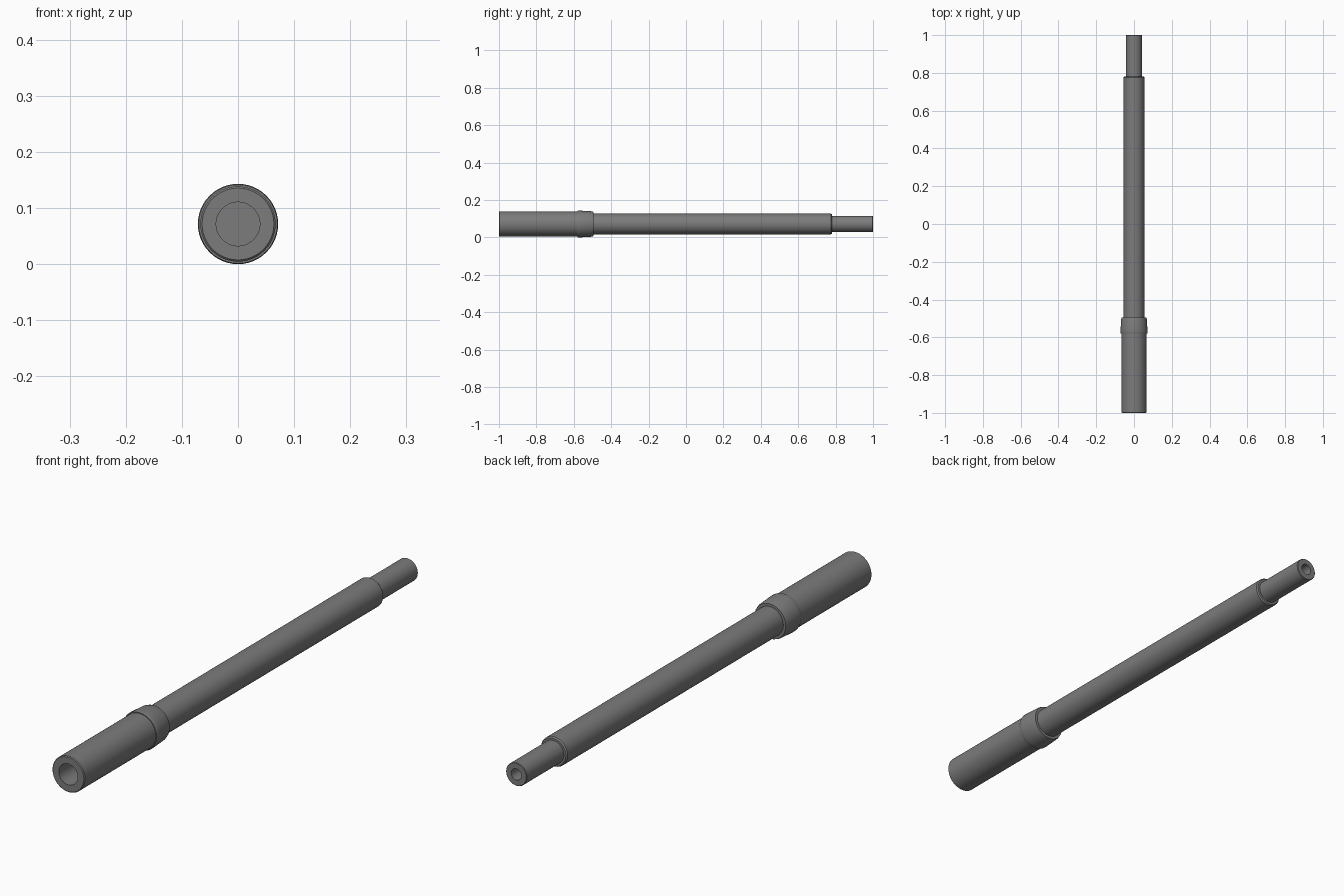
import bpy, bmesh, math

if "Cube" in bpy.data.objects:
    bpy.data.objects.remove(bpy.data.objects["Cube"])

SEGMENTS = 48
AXIS_Z = 0.0715

grey = bpy.data.materials.new("dark_grey_steel")
grey.diffuse_color = (0.2, 0.2, 0.2, 1.0)
grey.use_nodes = True
grey.node_tree.nodes["Principled BSDF"].inputs["Base Color"].default_value = grey.diffuse_color


def lathe(name, profile):
    """Spin (radius, y) points around the long axis into a closed part."""
    bm = bmesh.new()
    verts = [bm.verts.new((r, y, 0)) for r, y in profile]
    edges = [bm.edges.new(pair) for pair in zip(verts, verts[1:])]
    bmesh.ops.spin(bm, geom=verts + edges, cent=(0, 0, 0), axis=(0, 1, 0),
                   angle=math.tau, steps=SEGMENTS, use_duplicate=False)
    bmesh.ops.remove_doubles(bm, verts=bm.verts, dist=0.00005)
    bmesh.ops.recalc_face_normals(bm, faces=bm.faces)
    mesh = bpy.data.meshes.new(name)
    bm.to_mesh(mesh)
    bm.free()
    mesh.materials.append(grey)
    obj = bpy.data.objects.new(name, mesh)
    obj.location.z = AXIS_Z
    bpy.context.collection.objects.link(obj)
    bpy.ops.object.select_all(action='DESELECT')
    obj.select_set(True)
    bpy.context.view_layer.objects.active = obj
    bpy.ops.object.shade_smooth_by_angle(angle=math.radians(30))
    return obj


# Thick front sleeve with a blind bore
lathe("front_sleeve", [(0, -0.80), (0.039, -0.80), (0.039, -1.0),
                       (0.064, -1.0), (0.067, -0.997), (0.067, -0.57), (0, -0.57)])

# Slightly raised collar, chamfered where it meets the shaft
lathe("collar", [(0, -0.58), (0.070, -0.58), (0.0715, -0.575), (0.0715, -0.565),
                 (0.068, -0.505), (0.065, -0.495), (0, -0.495)])

# Long middle shaft
lathe("shaft", [(0, -0.50), (0.055, -0.50), (0.055, 0.776),
                (0.051, 0.781), (0, 0.781)])

# Thin rear spigot with a small blind bore
lathe("rear_spigot", [(0, 0.77), (0.043, 0.77), (0.043, 0.998), (0.041, 1.0),
                      (0.021, 1.0), (0.021, 0.90), (0, 0.90)])
